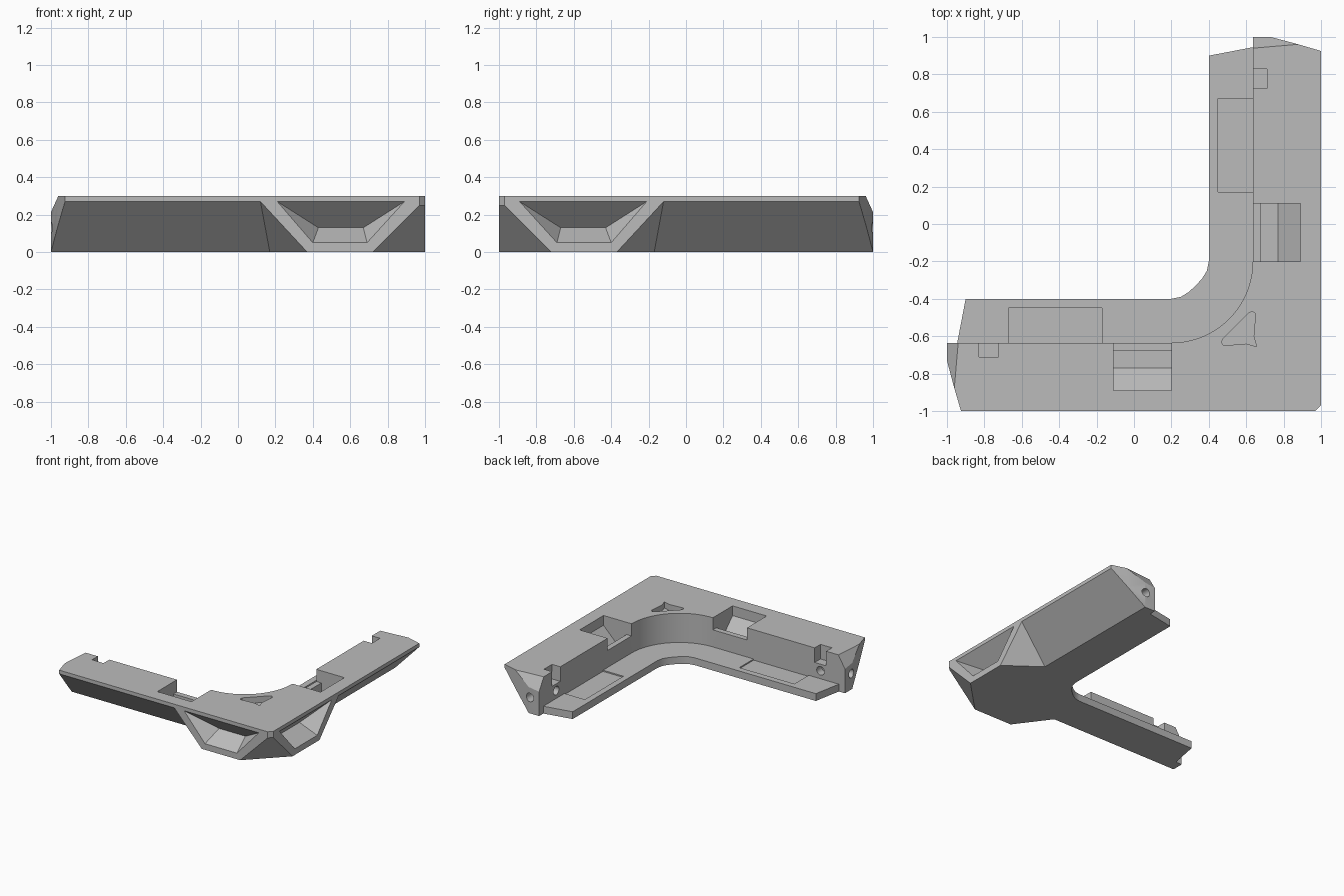
import bpy, bmesh, math
from mathutils import Vector

cube = bpy.data.objects.get("Cube")
if cube:
    bpy.data.objects.remove(cube, do_unlink=True)

grey = bpy.data.materials.new("plain_grey")
grey.use_nodes = True
grey.diffuse_color = (0.5, 0.5, 0.5, 1)
grey.node_tree.nodes["Principled BSDF"].inputs["Base Color"].default_value = (0.5, 0.5, 0.5, 1)


def flip(p):
    """Swap the two arms of the corner across the diagonal."""
    return (-p[1], -p[0]) + tuple(p[2:])


def make(name, bm):
    bmesh.ops.recalc_face_normals(bm, faces=bm.faces[:])
    mesh = bpy.data.meshes.new(name)
    bm.to_mesh(mesh)
    bm.free()
    mesh.materials.append(grey)
    ob = bpy.data.objects.new(name, mesh)
    bpy.context.collection.objects.link(ob)
    return ob


def prism(outline, low, high):
    bm = bmesh.new()
    face = bm.faces.new([bm.verts.new((x, y, low)) for x, y in outline])
    new = bmesh.ops.extrude_face_region(bm, geom=[face])["geom"]
    top = [v for v in new if isinstance(v, bmesh.types.BMVert)]
    bmesh.ops.translate(bm, verts=top, vec=(0, 0, high - low))
    return bm


def hull(points):
    bm = bmesh.new()
    for p in points:
        bm.verts.new(p)
    bmesh.ops.convex_hull(bm, input=bm.verts[:])
    bmesh.ops.dissolve_limit(bm, angle_limit=0.001, verts=bm.verts[:], edges=bm.edges[:])
    return bm


def slice_off(bm, point, normal):
    geom = bm.verts[:] + bm.edges[:] + bm.faces[:]
    cut = bmesh.ops.bisect_plane(bm, geom=geom, plane_co=point, plane_no=normal,
                                 clear_outer=True)["geom_cut"]
    edges = [e for e in cut if isinstance(e, bmesh.types.BMEdge)]
    bmesh.ops.holes_fill(bm, edges=edges, sides=0)


def carve(bm):
    cutter = make("cutter", bm)
    cutter.hide_render = True
    mod = body.modifiers.new("cut", "BOOLEAN")
    mod.operation = "DIFFERENCE"
    mod.solver = "EXACT"
    mod.object = cutter
    bpy.context.view_layer.objects.active = body
    bpy.ops.object.modifier_apply(modifier=mod.name)
    bpy.data.objects.remove(cutter, do_unlink=True)


def carve_both(points):
    carve(hull(points))
    carve(hull([flip(p) for p in points]))


def box(x0, x1, y0, y1, z0, z1):
    return [(x, y, z) for x in (x0, x1) for y in (y0, y1) for z in (z0, z1)]


def along_x(x0, x1, section):
    return [(x, y, z) for x in (x0, x1) for y, z in section]


# L-shaped blank, half outline reflected over the diagonal
half = [(0.33, -0.33), (0.29, -0.365), (0.25, -0.39), (0.2, -0.4), (-0.9, -0.4),
        (-0.945, -0.635), (-1, -0.635), (-1, -0.73), (-0.963, -0.87), (-0.925, -1),
        (0.97, -1)]
blank = prism(half + [flip(p) for p in reversed(half[1:])], 0, 0.3)

# Under-corner facet and chamfered arm ends
slice_off(blank, (1, -1, 0.28), (1, -1, -1))
end_point = Vector((-0.94, -0.635, 0.3))
end_normal = Vector((-0.02, -0.235, 0)).cross(Vector((-0.06, 0, -0.1)))
if end_normal.z < 0:
    end_normal.negate()
slice_off(blank, end_point, end_normal)
slice_off(blank, flip(end_point), flip(end_normal))
body = make("corner_bracket", blank)

# Low inner ledge with rounded wall
arc = [(0.2 + 0.435 * math.sin(a), -0.2 - 0.435 * math.cos(a))
       for a in (math.pi / 2 * i / 20 for i in range(21))]
carve(prism([(-1.2, 1.2), (-1.2, -0.635)] + arc + [(0.635, 1.2)], 0.06, 0.4))

# Sloping undersides of the arms, stopping at the corner bumper
corners = [Vector((0.12, -1, 0.27)), Vector((0.37, -1, 0)), Vector((0.17, -0.73, 0))]
middle = (corners[0] + corners[2]) / 2
wide = [middle + 1.4 * (c - middle) for c in corners]
far = [Vector((-1.3, c.y, c.z)) for c in wide]
carve_both([tuple(c) for c in wide + far])

# Tapered bumper pockets
rim = [(0.21, 0.27), (0.40, 0.05), (0.69, 0.05), (0.89, 0.27)]
carve_both([(x, y, z) for x, z in rim for y in (-1.05, -1)]
           + [(0.43, -0.86, 0.13), (0.67, -0.86, 0.13)])

# Top pockets with sloping floor, and the dip in the wall beside them
carve_both(along_x(-0.11, 0.2, [(-0.89, 0.4), (-0.89, 0.22), (-0.77, 0.1),
                                (-0.68, 0.1), (-0.68, 0.4)]))
carve_both(box(-0.11, 0.2, -0.7, -0.6, 0.2, 0.4))

# Shallow ledge panels and small wall notches
carve_both(box(-0.67, -0.17, -0.636, -0.45, 0.05, 0.1))
carve_both(box(-0.83, -0.725, -0.71, -0.6, 0.18, 0.4))

# Round holes in the arm ends and under the notches
ring = [(0.035 * math.cos(t), 0.035 * math.sin(t))
        for t in (math.tau * i / 20 for i in range(20))]
carve_both([(x, -0.72 + a, 0.13 + b) for x in (-1.1, -0.88) for a, b in ring])
carve_both([(-0.778 + a, y, 0.125 + b) for y in (-0.6, -0.7) for a, b in ring])

# Triangular recess on the top of the corner
tri = [(0.655, -0.655), (0.6, -0.64), (0.48, -0.65), (0.468, -0.635), (0.475, -0.615)]
carve(prism(tri + [flip(p) for p in reversed(tri[1:])], 0.25, 0.4))

bpy.ops.object.select_all(action="DESELECT")
body.select_set(True)
bpy.context.view_layer.objects.active = body
bpy.ops.object.shade_smooth_by_angle(angle=math.radians(25))
